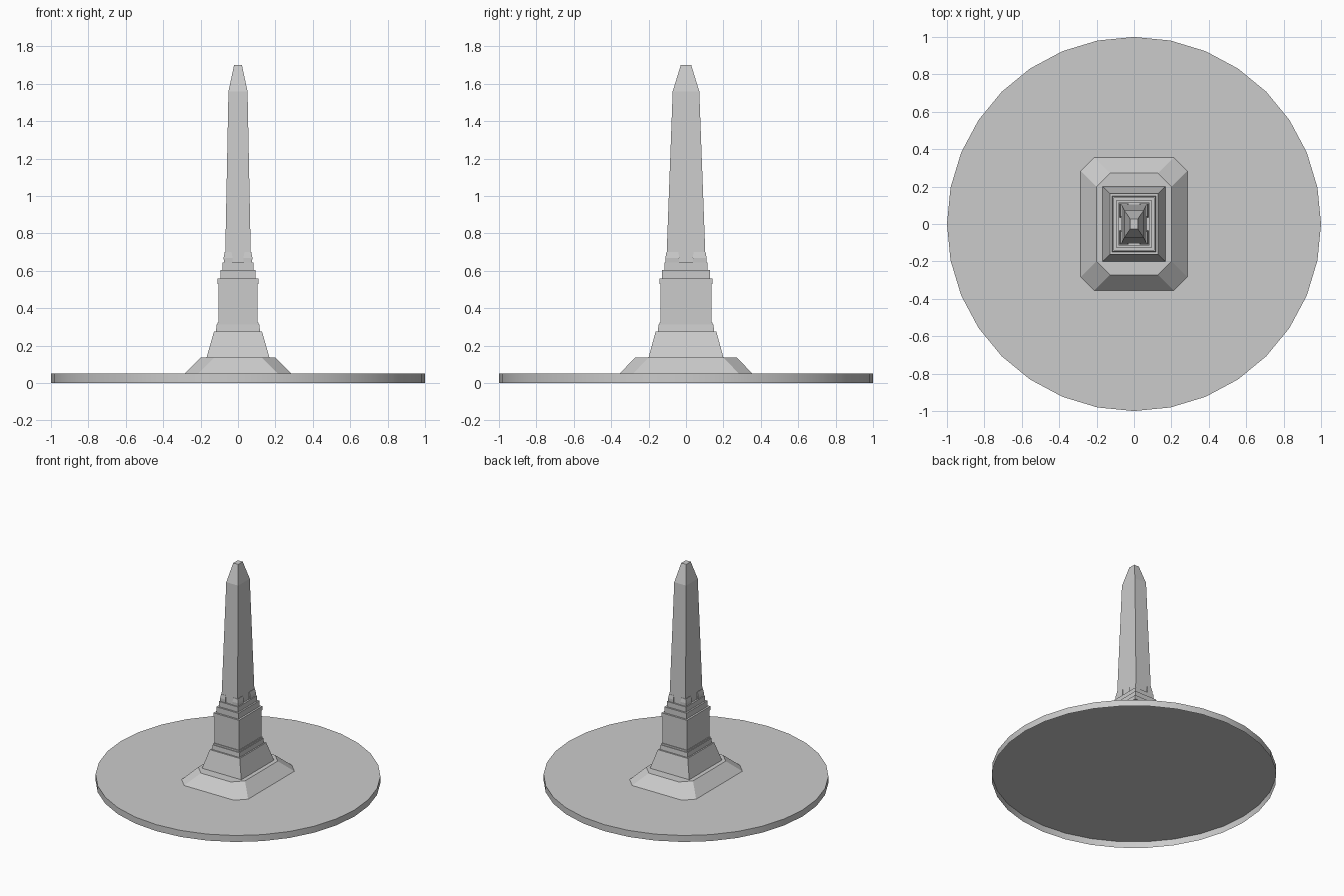
import bpy, bmesh, math

if "Cube" in bpy.data.objects:
    bpy.data.objects.remove(bpy.data.objects["Cube"])


def loft(name, levels, chamfer=0, cx=0, cy=0):
    """Open-bottomed shell through rectangular sections (z, half_x, half_y)."""
    bm = bmesh.new()
    rings = []
    for z, x, y in levels:
        c = chamfer
        if c:
            pts = [(x, -y + c), (x, y - c), (x - c, y), (-x + c, y),
                   (-x, y - c), (-x, -y + c), (-x + c, -y), (x - c, -y)]
        else:
            pts = [(x, -y), (x, y), (-x, y), (-x, -y)]
        rings.append([bm.verts.new((cx + px, cy + py, z)) for px, py in pts])
    for a, b in zip(rings, rings[1:]):
        n = len(a)
        for i in range(n):
            j = (i + 1) % n
            bm.faces.new((a[i], a[j], b[j], b[i]))
    bm.faces.new(rings[-1])
    mesh = bpy.data.meshes.new(name)
    bm.to_mesh(mesh)
    bm.free()
    obj = bpy.data.objects.new(name, mesh)
    bpy.context.collection.objects.link(obj)
    return obj


# Round ground disc, open underneath, with a smooth rim
bpy.ops.mesh.primitive_cylinder_add(vertices=32, radius=1, depth=0.05,
                                    location=(0, 0, 0.025))
disc = bpy.context.object
disc.name = "ground_disc"
bm = bmesh.new()
bm.from_mesh(disc.data)
under = [f for f in bm.faces if f.normal.z < -0.5]
bmesh.ops.delete(bm, geom=under, context='FACES_ONLY')
bm.to_mesh(disc.data)
bm.free()
bpy.ops.object.shade_smooth_by_angle(angle=math.radians(30))

# Chamfered sloping base
loft("sloped_base", [(0.05, 0.285, 0.355), (0.137, 0.2, 0.272)], chamfer=0.072)

# Plinth, moulding, pedestal block and stepped cornice in one profile
loft("pedestal", [(0.137, 0.168, 0.2), (0.277, 0.128, 0.162),
                  (0.277, 0.118, 0.15), (0.312, 0.114, 0.147),
                  (0.312, 0.109, 0.142), (0.325, 0.109, 0.142),
                  (0.325, 0.104, 0.137), (0.53, 0.104, 0.137),
                  (0.53, 0.109, 0.143), (0.56, 0.109, 0.143),
                  (0.56, 0.094, 0.129), (0.605, 0.094, 0.129),
                  (0.605, 0.082, 0.116), (0.645, 0.082, 0.116)])

# Obelisk shaft with blunt tip
loft("obelisk", [(0.645, 0.069, 0.105), (1.56, 0.051, 0.071),
                 (1.70, 0.021, 0.028)])

# Four corner feet gripping the shaft
for sx in (-1, 1):
    for sy in (-1, 1):
        loft("corner_foot", [(0.645, 0.022, 0.036), (0.67, 0.024, 0.037),
                             (0.70, 0.018, 0.032)],
             cx=sx * 0.053, cy=sy * 0.073)
